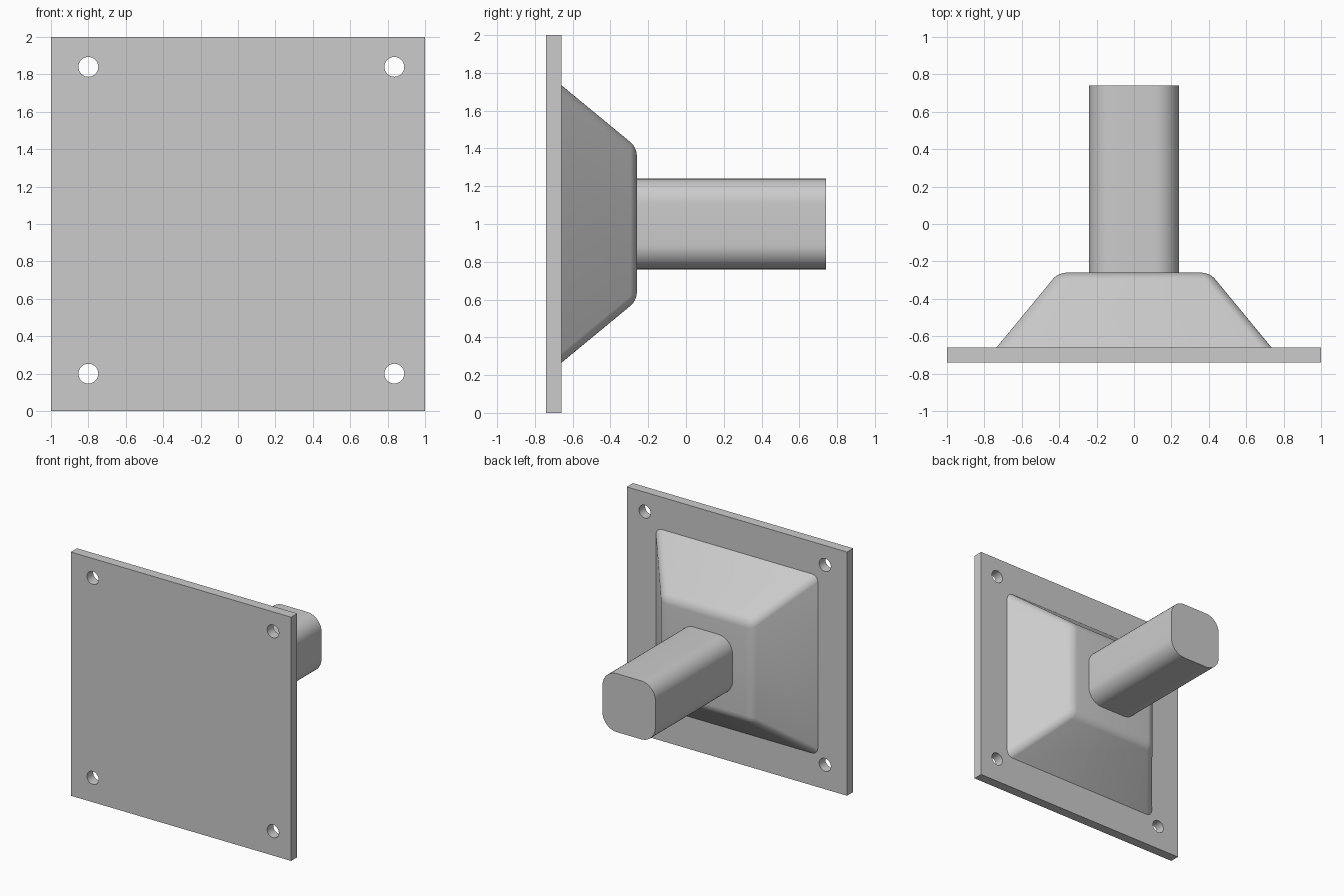
import bpy, bmesh, math
from mathutils import Matrix, Vector

cube = bpy.data.objects.get("Cube")
if cube:
    bpy.data.objects.remove(cube, do_unlink=True)

grey = bpy.data.materials.new("plain grey")
grey.use_nodes = True
COLOUR = (0.6, 0.6, 0.6, 1)
grey.diffuse_color = COLOUR
grey.node_tree.nodes["Principled BSDF"].inputs["Base Color"].default_value = COLOUR

MID_Z = 1.0
PLATE_FRONT, PLATE_BACK, HUB_BACK, POST_END = -0.74, -0.66, -0.26, 0.74


def add_object(name, bm):
    bmesh.ops.recalc_face_normals(bm, faces=bm.faces)
    mesh = bpy.data.meshes.new(name)
    bm.to_mesh(mesh)
    bm.free()
    mesh.materials.append(grey)
    obj = bpy.data.objects.new(name, mesh)
    bpy.context.collection.objects.link(obj)
    return obj


def select_only(obj):
    bpy.ops.object.select_all(action='DESELECT')
    obj.select_set(True)
    bpy.context.view_layer.objects.active = obj


def frustum(front_y, back_y, front_half, back_half):
    """Square block along y, optionally tapered towards the back."""
    bm = bmesh.new()
    bmesh.ops.create_cube(bm, size=2)
    for v in bm.verts:
        front = v.co.y < 0
        half = front_half if front else back_half
        v.co = Vector((v.co.x * half, front_y if front else back_y, MID_Z + v.co.z * half))
    return bm


def round_edges(bm, offset, segments, rule):
    edges = [e for e in bm.edges if rule(e)]
    bmesh.ops.bevel(bm, geom=edges, offset=offset, segments=segments,
                    profile=0.5, affect='EDGES', clamp_overlap=True)


# Mounting plate with four bolt holes
plate = add_object("mounting_plate", frustum(PLATE_FRONT, PLATE_BACK, 1, 1))
bm = bmesh.new()
for x in (-0.8, 0.836):
    for z in (0.2, 1.84):
        place = Matrix.Translation((x, PLATE_FRONT, z)) @ Matrix.Rotation(math.pi / 2, 4, 'X')
        bmesh.ops.create_cone(bm, cap_ends=True, segments=32, radius1=0.053,
                              radius2=0.053, depth=0.4, matrix=place)
cutter = add_object("hole_cutter", bm)
cutter.hide_render = True
cut = plate.modifiers.new("bolt holes", 'BOOLEAN')
cut.operation, cut.solver, cut.object = 'DIFFERENCE', 'EXACT', cutter
select_only(plate)
bpy.ops.object.modifier_apply(modifier=cut.name)
bpy.data.objects.remove(cutter, do_unlink=True)

# Tapered hub with softened hips and back rim
bm = frustum(PLATE_BACK, HUB_BACK, 0.735, 0.405)
round_edges(bm, 0.045, 6, lambda e: any(v.co.y > HUB_BACK - 0.01 for v in e.verts))
hub = add_object("tapered_hub", bm)

# Post with a rounded square section
bm = frustum(HUB_BACK - 0.02, POST_END, 0.24, 0.24)
round_edges(bm, 0.13, 10, lambda e: abs(e.verts[0].co.y - e.verts[1].co.y) > 0.1)
post = add_object("post", bm)

for obj in (plate, hub, post):
    select_only(obj)
    bpy.ops.object.shade_smooth_by_angle(angle=math.radians(30))
